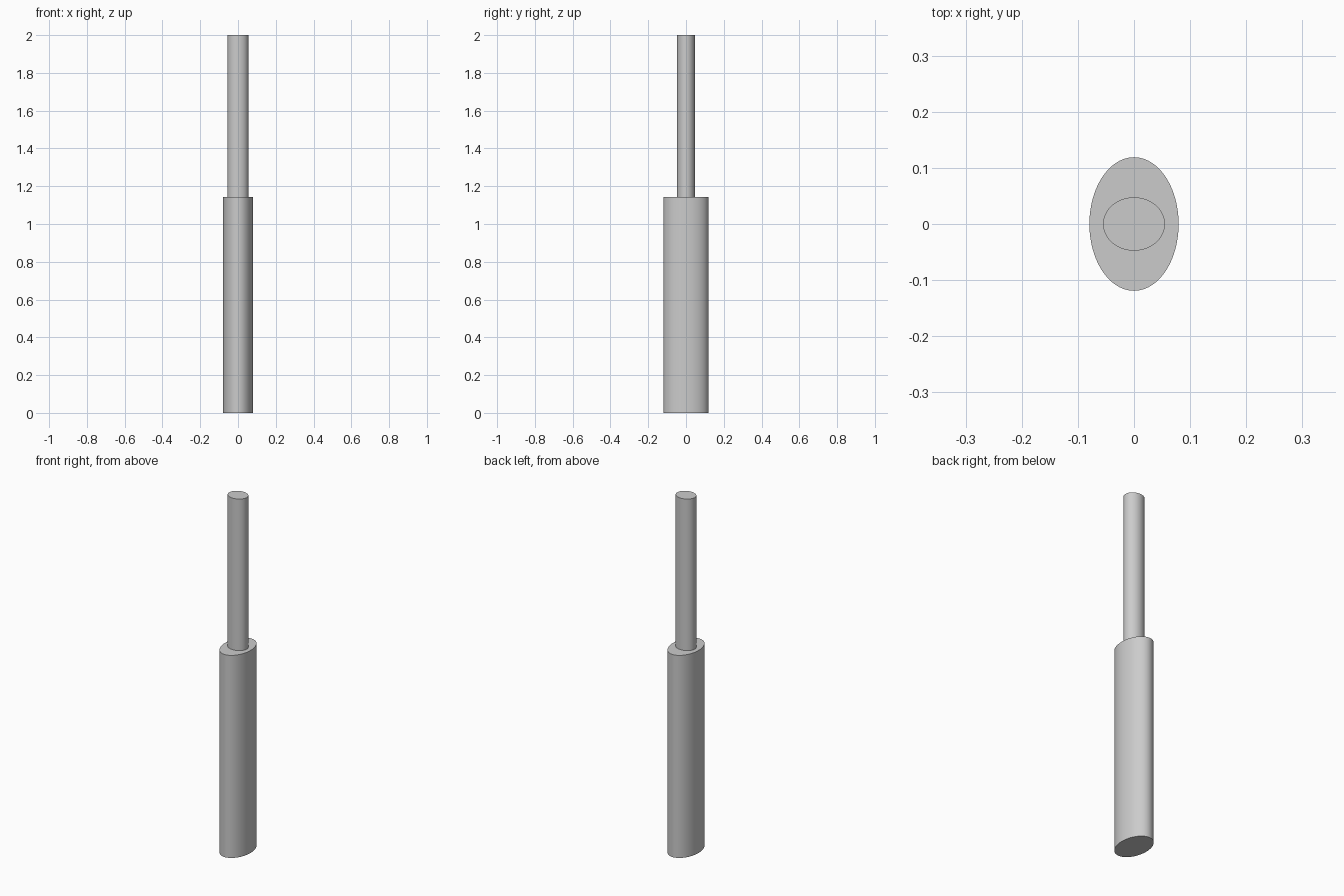
import bpy
import math

if "Cube" in bpy.data.objects:
    bpy.data.objects.remove(bpy.data.objects["Cube"])


def elliptic_rod(name, rx, ry, z0, z1):
    """Upright capped cylinder with an elliptical section."""
    bpy.ops.mesh.primitive_cylinder_add(
        vertices=96, radius=1, depth=1, location=(0, 0, (z0 + z1) / 2))
    ob = bpy.context.object
    ob.name = name
    ob.scale = (rx, ry, z1 - z0)
    bpy.ops.object.transform_apply(location=False, rotation=False, scale=True)
    bpy.ops.object.shade_smooth_by_angle(angle=math.radians(40))
    return ob


STEP = 1.144  # height where the thick handle meets the thin shaft

# Thick lower handle, deeper than it is wide
elliptic_rod("handle", 0.0795, 0.119, 0.0, STEP)

# Thin upper shaft, slightly wider than it is deep
elliptic_rod("shaft", 0.055, 0.0475, STEP, 2.0)
